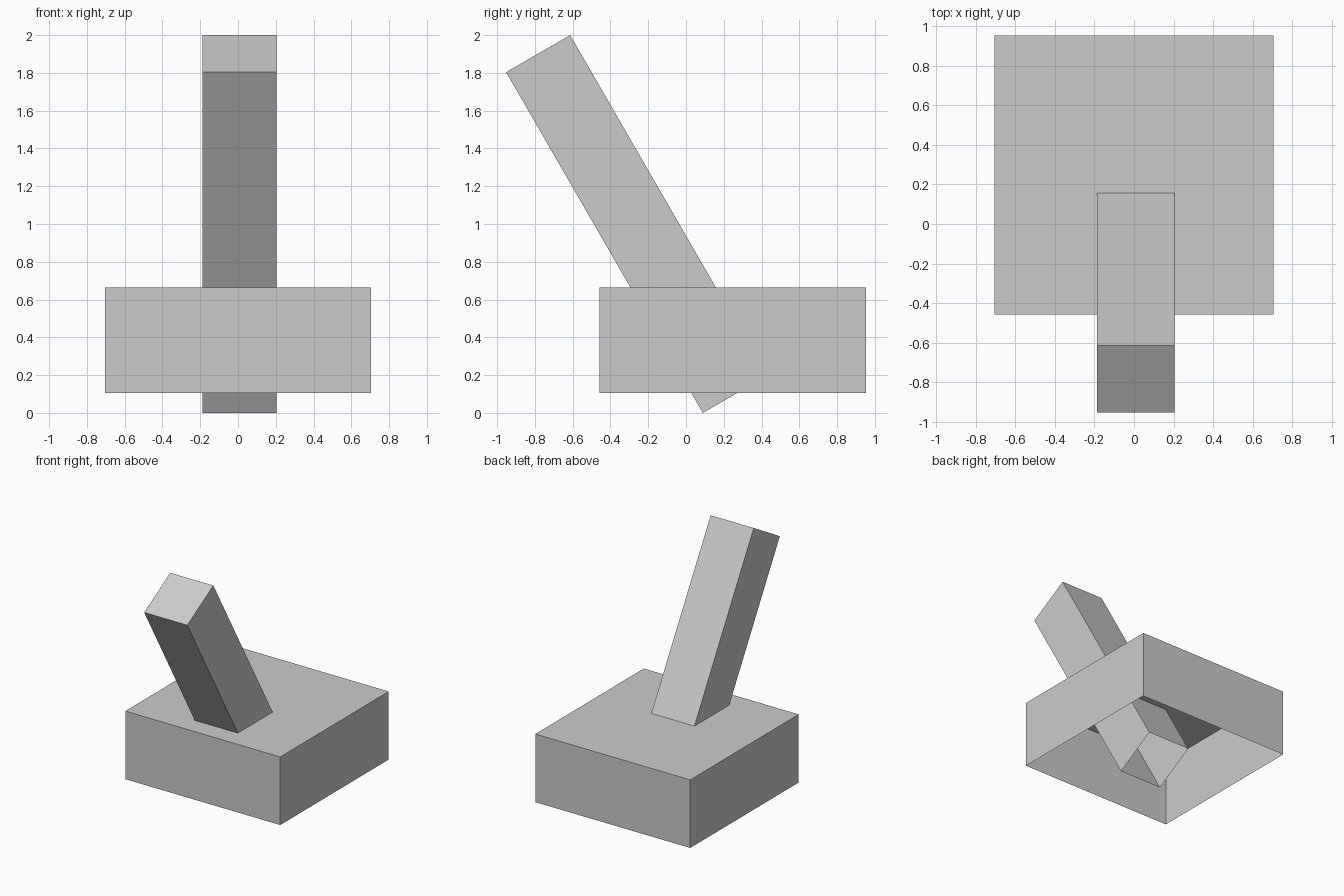
import bpy, bmesh
from math import radians
from mathutils import Matrix, Vector

if "Cube" in bpy.data.objects:
    bpy.data.objects.remove(bpy.data.objects["Cube"])


def open_box(name, size, centre, tilt=0.0):
    """Thin-walled box without its bottom face, tilted about x."""
    bm = bmesh.new()
    bmesh.ops.create_cube(bm, size=1.0)
    bottom = [f for f in bm.faces if f.normal.z < -0.5]
    bmesh.ops.delete(bm, geom=bottom, context='FACES_ONLY')
    bmesh.ops.scale(bm, vec=Vector(size), verts=bm.verts)
    mesh = bpy.data.meshes.new(name)
    bm.to_mesh(mesh)
    bm.free()
    obj = bpy.data.objects.new(name, mesh)
    obj.matrix_world = Matrix.Translation(centre) @ Matrix.Rotation(radians(tilt), 4, 'X')
    bpy.context.collection.objects.link(obj)
    return obj


# Square base block, open underneath
open_box("base", (1.41, 1.41, 0.56), (0, 0.247, 0.385))

# Lever leaning forward through the base, open at its lower end
open_box("lever", (0.392, 0.392, 2.083), (0.009, -0.262, 1.0), tilt=30)
